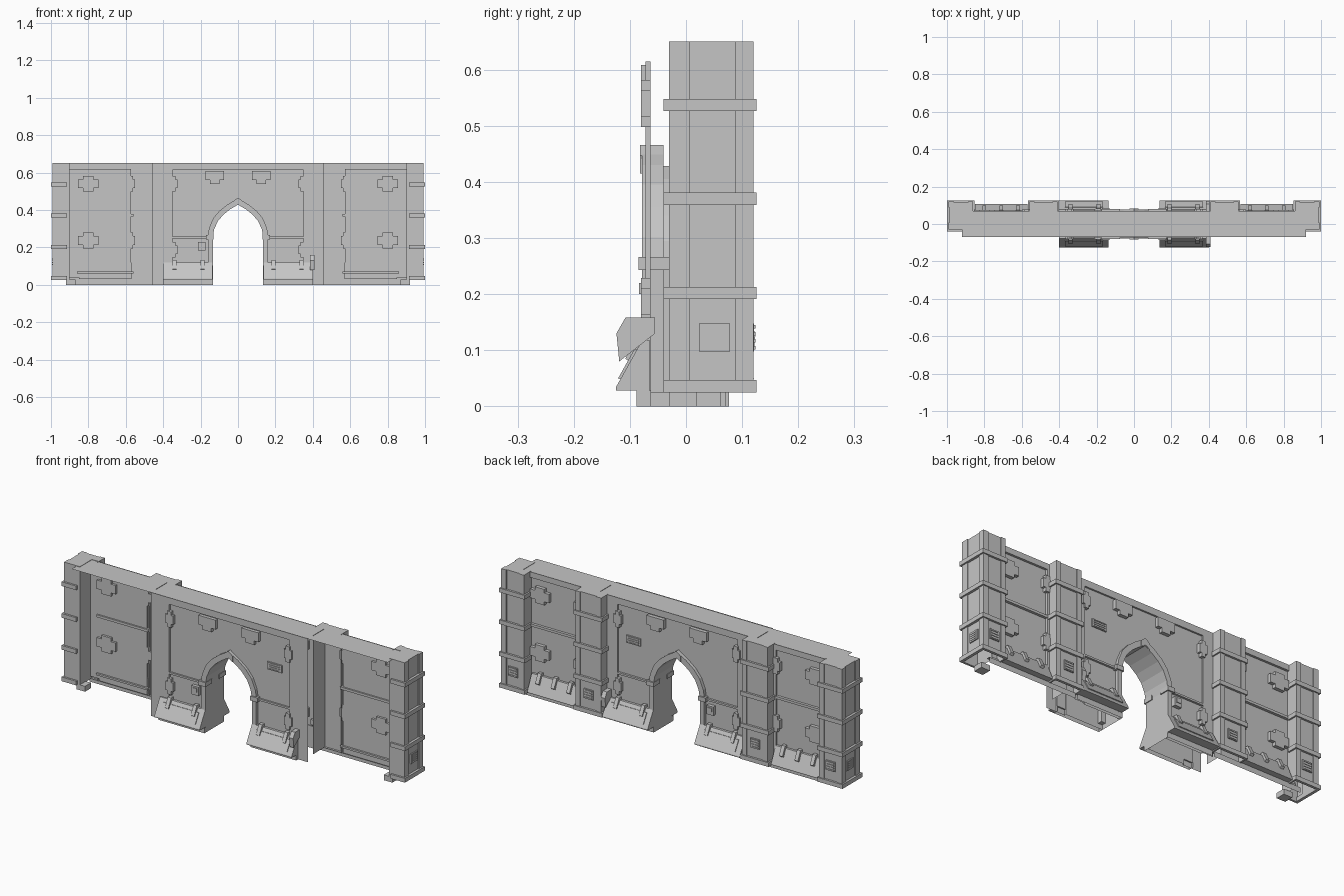
import bpy, bmesh

cube = bpy.data.objects.get("Cube")
if cube:
    bpy.data.objects.remove(cube, do_unlink=True)

GREY = (0.56, 0.56, 0.56, 1)
mat = bpy.data.materials.new("stone grey")
mat.use_nodes = True
mat.diffuse_color = GREY
mat.node_tree.nodes["Principled BSDF"].inputs["Base Color"].default_value = GREY


def place(axis, a, b, t):
    """Profile axes: x -> (y, z), y -> (x, z), z -> (x, y)."""
    return {"x": (t, a, b), "y": (a, t, b), "z": (a, b, t)}[axis]


def finish(name, bm):
    bmesh.ops.recalc_face_normals(bm, faces=bm.faces)
    mesh = bpy.data.meshes.new(name)
    bm.to_mesh(mesh)
    bm.free()
    mesh.materials.append(mat)
    obj = bpy.data.objects.new(name, mesh)
    bpy.context.collection.objects.link(obj)
    return obj


def prism(name, pts, axis, lo, hi, side=1, solid=True):
    """Extrude a profile; solid=False gives an open ribbon along the path."""
    bm = bmesh.new()
    rows = []
    for t in (lo, hi):
        row = [place(axis, a, b, t) for a, b in pts]
        rows.append([bm.verts.new((x * side, y, z)) for x, y, z in row])
    low, high = rows
    n = len(pts)
    for i in range(n if solid else n - 1):
        j = (i + 1) % n
        bm.faces.new((low[i], low[j], high[j], high[i]))
    if solid:
        bm.faces.new(low)
        bm.faces.new(high)
    return finish(name, bm)


def sheet(name, pts, axis, t, side=1):
    """A single flat face."""
    bm = bmesh.new()
    bm.faces.new([bm.verts.new((x * side, y, z))
                  for x, y, z in (place(axis, a, b, t) for a, b in pts)])
    obj = finish(name, bm)
    # Point walls away from the core, roofs upwards
    normal = obj.data.polygons[0].normal
    if (axis == "y" and normal.y * t < 0) or (axis == "z" and normal.z < 0):
        obj.data.flip_normals()
    return obj


def rect(a0, a1, b0, b1):
    return [(a0, b0), (a1, b0), (a1, b1), (a0, b1)]


def box(name, x0, x1, y0, y1, z0, z1, side=1):
    return prism(name, rect(x0, x1, y0, y1), "z", z0, z1, side)


def cross(cx, cz, w, h):
    """Notched clamp plate outline."""
    right = [(w, h * .55), (w * .5, h * .55), (w * .5, h)]
    pts = right + [(-x, z) for x, z in reversed(right)]
    pts += [(-x, -z) for x, z in right] + [(x, -z) for x, z in reversed(right)]
    return [(cx + x, cz + z) for x, z in pts]


def tee(cx, cz, w, h):
    """Hanging clamp plate outline."""
    right = [(w, h), (w, -h * .4), (w * .5, -h * .4), (w * .5, -h)]
    return [(cx + x, cz + z) for x, z in right + [(-x, z) for x, z in reversed(right)]]


def vent(name, cx, cz, w, h, y, out, side=1, slats=4):
    """Framed louvre on a wall facing front or back."""
    ys = sorted((y, y + out * .006))
    box(name + "_plate", cx - w, cx + w, *ys, cz - h, cz + h, side)
    for i in range(slats):
        z = cz - h * .75 + i * h * 1.5 / (slats - 1)
        ys = sorted((y, y + out * .009))
        box(name + "_slat", cx - w * .8, cx + w * .8, *ys, z - h * .12, z + h * .12, side)


TOP = 0.65
BANDS = (.036, .202, .37, .537)
half = [(.135, 0), (.135, .25), (.128, .295), (.108, .34), (.078, .375), (.04, .405), (0, .428)]
arch = half + [(-x, z) for x, z in reversed(half[:-1])]
outer_half = [(.163, .25), (.155, .302), (.133, .355), (.1, .395), (.055, .43), (0, .462)]
outer = outer_half + [(-x, z) for x, z in reversed(outer_half[:-1])]

# Arched passage and roof
prism("gate_passage", arch, "y", -.072, .07, solid=False)
sheet("wall_top", rect(-.92, .92, -.07, .07), "z", TOP - .002)

# Gate walls, front and back
for tag, out, frame_y, panel_y, edge in (("front", -1, -.072, -.063, .457), ("back", 1, .07, .061, .41)):
    sheet(tag + "_gate_panel", [(.35, 0), (.35, .615), (-.35, .615), (-.35, 0)] + arch[::-1], "y", panel_y)
    sheet(tag + "_gate_lintel", rect(-edge, edge, .615, TOP), "y", frame_y)
    prism(tag + "_panel_step", [(-.35, 0), (-.35, .615), (.35, .615), (.35, 0)], "y",
          *sorted((panel_y, frame_y)), solid=False)
    lo, hi = sorted((out * .04, out * .078))
    prism(tag + "_arch_moulding", outer + arch[-2:0:-1], "y", lo, hi)
    prism(tag + "_keystone", [(-.025, .415), (0, .432), (.025, .415), (.025, .447), (0, .466), (-.025, .447)],
          "y", *sorted((out * .04, out * .082)))
    vent(tag + "_wall_vent", .26, .445, .042, .02, panel_y, out)
    box(tag + "_control_box", -.215, -.175, *sorted((panel_y, out * .08)), .182, .228)
    box(tag + "_control_screen", -.207, -.183, *sorted((panel_y, out * .084)), .2, .22)
    for s in (1, -1):
        sheet(tag + "_gate_post", rect(.35, edge, 0, .615), "y", frame_y, s)
        box(tag + "_arch_jamb", .135, .16, lo, hi, .025, .25, s)
        box(tag + "_impost", .13, .172, *sorted((out * .03, out * .085)), .243, .266, s)
        box(tag + "_impost_rail", .172, .35, *sorted((panel_y, out * .072)), .248, .258, s)
        # Clamps
        ys = sorted((panel_y, out * .08))
        prism(tag + "_top_clamp", tee(.125, .573, .05, .035), "y", *ys, s)
        for z in (.54, .187):
            prism(tag + "_side_clamp", cross(.345, z, .022, .042), "y", *ys, s)
        # Sloped footing armour
        slope = [(.065, .028), (.065, .118), (.078, .118), (.125, .034), (.125, .028)]
        prism(tag + "_footing_armour", [(out * y, z) for y, z in slope], "x", .136, .4, s)
        lip = [(.084, .1), (.092, .102), (.121, .05), (.113, .047)]
        prism(tag + "_footing_plate", [(out * y, z) for y, z in lip], "x", .165, .37, s)
        clip = [(.065, .1), (.065, .132), (.085, .132), (.108, .085), (.095, .075)]
        for x in (.19, .34):
            prism(tag + "_footing_clip", [(out * y, z) for y, z in clip], "x", x - .01, x + .01, s)
    hood = [(.055, .13), (.055, .158), (.108, .158), (.124, .13), (.119, .08)]
    prism(tag + "_footing_hood", [(out * y, z) for y, z in hood], "x", .385, .408)

# Column outlines with shallow stepped flutes
end_path = [(.9, .07), (.9, -.03), (.992, -.03), (.992, .007), (.987, .007), (.987, .088), (.992, .088),
            (.992, .12), (.963, .12), (.963, .115), (.887, .115), (.887, .12), (.86, .12), (.86, .058)]
inner_path = [(.41, .061), (.41, .12), (.437, .12), (.437, .115), (.533, .115), (.533, .12),
              (.56, .12), (.56, .058)]

for s in (1, -1):
    prism("gate_plinth", [(.4, -.062), (.4, -.088), (.134, -.088), (.134, .077), (.4, .077)],
          "z", 0, .028, s, solid=False)

    # Hollow columns
    prism("end_column", end_path, "z", .025, TOP, s, solid=False)
    sheet("end_column_cap", end_path[1:-1] + [(.86, .07), (.9, .07)], "z", TOP, s)
    prism("inner_column", inner_path, "z", .025, TOP, s, solid=False)
    prism("inner_column_return", [(.457, -.03), (.457, .07)], "z", .025, TOP, s, solid=False)
    sheet("inner_column_cap", inner_path, "z", TOP, s)
    for z in BANDS:
        z0, z1 = z - .011, z + .011
        box("end_band_front", .915, 1, -.04, -.029, z0, z1, s)
        box("end_band_side", .985, 1, -.04, .126, z0, z1, s)
        box("end_band_back", .852, 1, .112, .126, z0, z1, s)
        box("end_band_return", .852, .861, .07, .126, z0, z1, s)
        box("inner_band_back", .402, .568, .112, .126, z0, z1, s)
        box("inner_band_gate_side", .402, .411, .068, .126, z0, z1, s)
        box("inner_band_wing_side", .559, .568, .07, .126, z0, z1, s)
    for x in (.925, .485):
        vent("column_vent", x, .123, .027, .025, .115, 1, s)

    # Vent on the outer side
    box("side_vent_plate", .985, .993, .023, .078, .098, .148, s)
    for i in range(4):
        z = .107 + i * .0105
        box("side_vent_slat", .985, .995, .03, .071, z - .002, z + .003, s)

    # Base under the wings
    box("end_base", .87, .92, -.03, .02, 0, .028, s)
    sheet("wing_base", rect(.41, .92, 0, .028), "y", .077, s)
    sheet("wing_base_ledge", rect(.41, .92, .058, .077), "z", .028, s)

    # Recessed wing wall, running on behind the columns
    sheet("wing_panel", rect(.572, .9, .04, .62), "y", .058, s)
    sheet("wing_lintel", rect(.457, .9, .62, TOP), "y", .07, s)
    sheet("wing_sill", rect(.457, .9, .025, .04), "y", .07, s)
    sheet("wing_post", rect(.457, .572, .04, .62), "y", .07, s)
    prism("wing_panel_step", [(.9, .04), (.572, .04), (.572, .62), (.9, .62)], "y", .058, .07, s, solid=False)
    box("wing_rail", .56, .86, .05, .072, .365, .378, s)
    box("wing_low_rail", .56, .86, .048, .06, .06, .07, s)
    for z in (.54, .237):
        prism("wing_clamp", cross(.8, z, .055, .042), "y", .046, .076, s)
        prism("wing_inner_clamp", cross(.575, z, .025, .042), "y", .06, .078, s)

    # Wing footing armour
    prism("wing_footing", [(.058, .03), (.058, .118), (.07, .118), (.106, .034), (.106, .03)], "x", .57, .85, s)
    for x in (.62, .71, .8):
        prism("wing_footing_clip", [(.058, .1), (.058, .132), (.076, .132), (.098, .085), (.085, .075)],
              "x", x - .01, x + .01, s)
